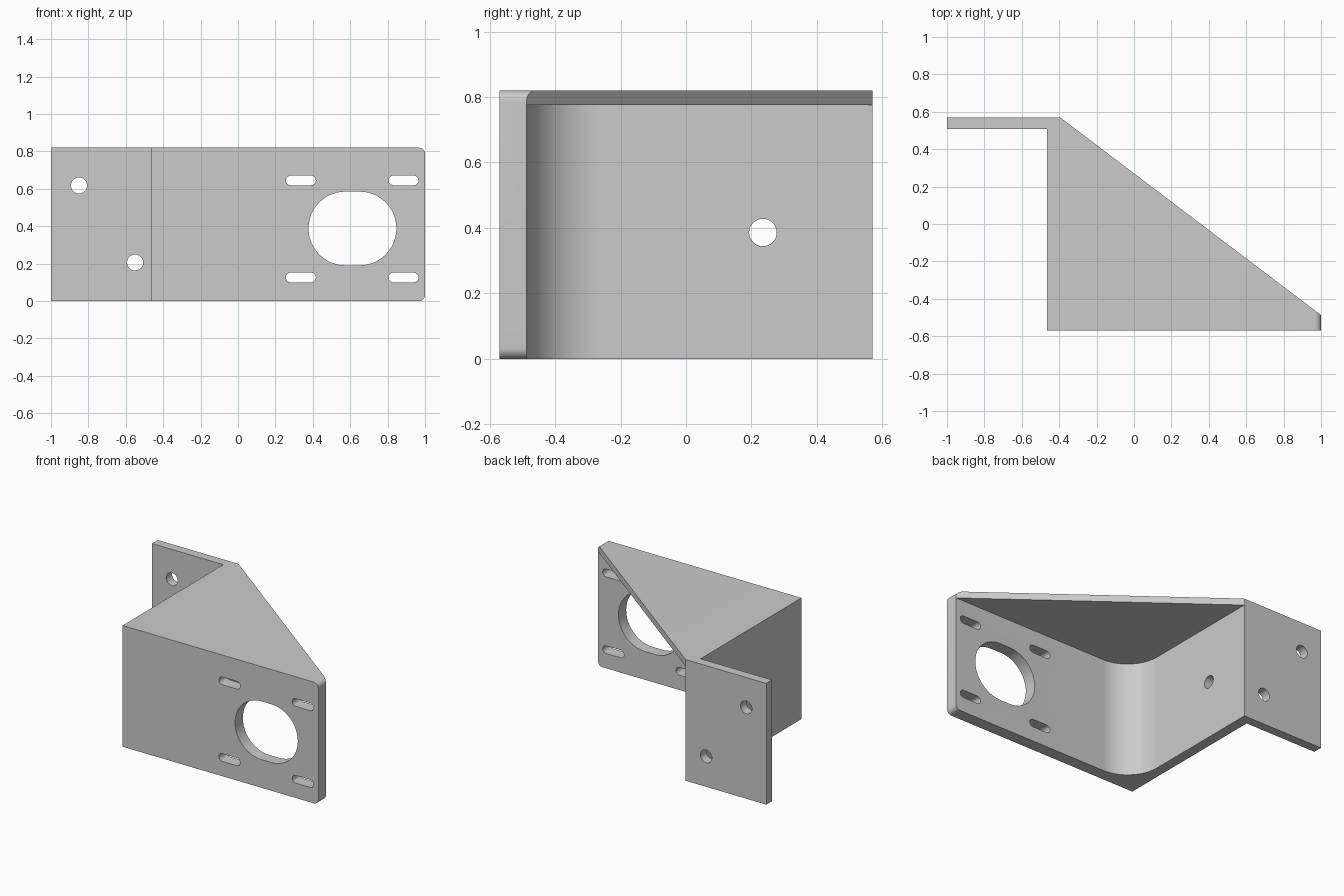
import bpy, bmesh
from math import pi, sin, cos, radians
from mathutils import Matrix, Vector

if "Cube" in bpy.data.objects:
    bpy.data.objects.remove(bpy.data.objects["Cube"], do_unlink=True)

HEIGHT, WEB = 0.82, 0.045
OUT_X, IN_X = -0.465, -0.395          # side wall faces
FRONT, IN_Y, BACK = -0.57, -0.487, 0.57
FILLET = 0.23

grey = bpy.data.materials.new("plain grey")
grey.use_nodes = True
colour = (0.6, 0.6, 0.6, 1)
grey.diffuse_color = colour
grey.node_tree.nodes["Principled BSDF"].inputs["Base Color"].default_value = colour


def prism(bm, points, depth, matrix=Matrix()):
    """Extrude a closed 2D outline along local z, then place it."""
    verts = [bm.verts.new((x, y, 0)) for x, y in points]
    face = bm.faces.new(verts)
    res = bmesh.ops.extrude_face_region(bm, geom=[face])
    top = [g for g in res["geom"] if isinstance(g, bmesh.types.BMVert)]
    bmesh.ops.translate(bm, verts=top, vec=(0, 0, depth))
    bmesh.ops.transform(bm, matrix=matrix, verts=verts + top)


def slot(cx, cy, half_flat, radius, steps=24):
    """Round hole outline, stretched by a flat length."""
    pts = []
    for side in (1, -1):
        for i in range(steps + (1 if half_flat else 0)):
            a = -side * pi / 2 + pi * i / steps if side > 0 else pi / 2 + pi * i / steps
            pts.append((cx + side * half_flat + radius * cos(a), cy + radius * sin(a)))
    return pts


def make_object(name, bm):
    bmesh.ops.recalc_face_normals(bm, faces=bm.faces)
    mesh = bpy.data.meshes.new(name)
    bm.to_mesh(mesh)
    bm.free()
    mesh.materials.append(grey)
    obj = bpy.data.objects.new(name, mesh)
    bpy.context.collection.objects.link(obj)
    return obj


# Solid bracket outline with rounded outer corners on the front plate
bm = bmesh.new()
prism(bm, [(-1, 0.508), (OUT_X, 0.508), (OUT_X, FRONT), (1, FRONT),
           (1, IN_Y), (IN_X, BACK), (-1, BACK)], HEIGHT)
corners = [e for e in bm.edges
           if all(v.co.x > 0.99 for v in e.verts)
           and abs(e.verts[0].co.z - e.verts[1].co.z) < 0.01]
bmesh.ops.bevel(bm, geom=corners, offset=0.033, segments=8, profile=0.5, affect='EDGES')
bracket = make_object("motor_bracket", bm)

# Hollow beneath the top web, with a large inside fillet
bm = bmesh.new()
arc = [(IN_X + FILLET * (1 - cos(a)), IN_Y + FILLET * (1 - sin(a)))
       for a in (pi / 2 * i / 24 for i in range(25))]
prism(bm, [(IN_X, 0.8)] + arc + [(1.3, IN_Y), (1.3, 0.8)],
      HEIGHT - WEB + 0.2, Matrix.Translation((0, 0, -0.2)))
hollow = make_object("hollow_cutter", bm)

# Holes: front plate, rear flange, side wall
bm = bmesh.new()
through_y = Matrix.Rotation(radians(90), 4, 'X')
front = Matrix.Translation((0, IN_Y + 0.08, 0)) @ through_y
flange = Matrix.Translation((0, BACK + 0.08, 0)) @ through_y
prism(bm, slot(0.612, 0.388, 0.038, 0.197), 0.25, front)
for x in (0.336, 0.885):
    for z in (0.126, 0.645):
        prism(bm, slot(x, z, 0.054, 0.026, 12), 0.25, front)
for x, z in ((-0.85, 0.618), (-0.55, 0.206)):
    prism(bm, slot(x, z, 0, 0.043), 0.25, flange)
through_x = Matrix.Translation((-0.53, 0.235, 0.386)) @ Matrix.Rotation(radians(90), 4, 'Y')
prism(bm, slot(0, 0, 0, 0.042), 0.2, through_x)
holes = make_object("hole_cutter", bm)

# Cut the bracket, then drop the helpers
bpy.context.view_layer.objects.active = bracket
for cutter in (hollow, holes):
    cutter.hide_render = True
    mod = bracket.modifiers.new(cutter.name, 'BOOLEAN')
    mod.operation, mod.solver, mod.object = 'DIFFERENCE', 'EXACT', cutter
    bpy.ops.object.modifier_apply(modifier=mod.name)
    bpy.data.objects.remove(cutter, do_unlink=True)

bpy.ops.object.select_all(action='DESELECT')
bracket.select_set(True)
bpy.ops.object.shade_smooth_by_angle(angle=radians(30))
